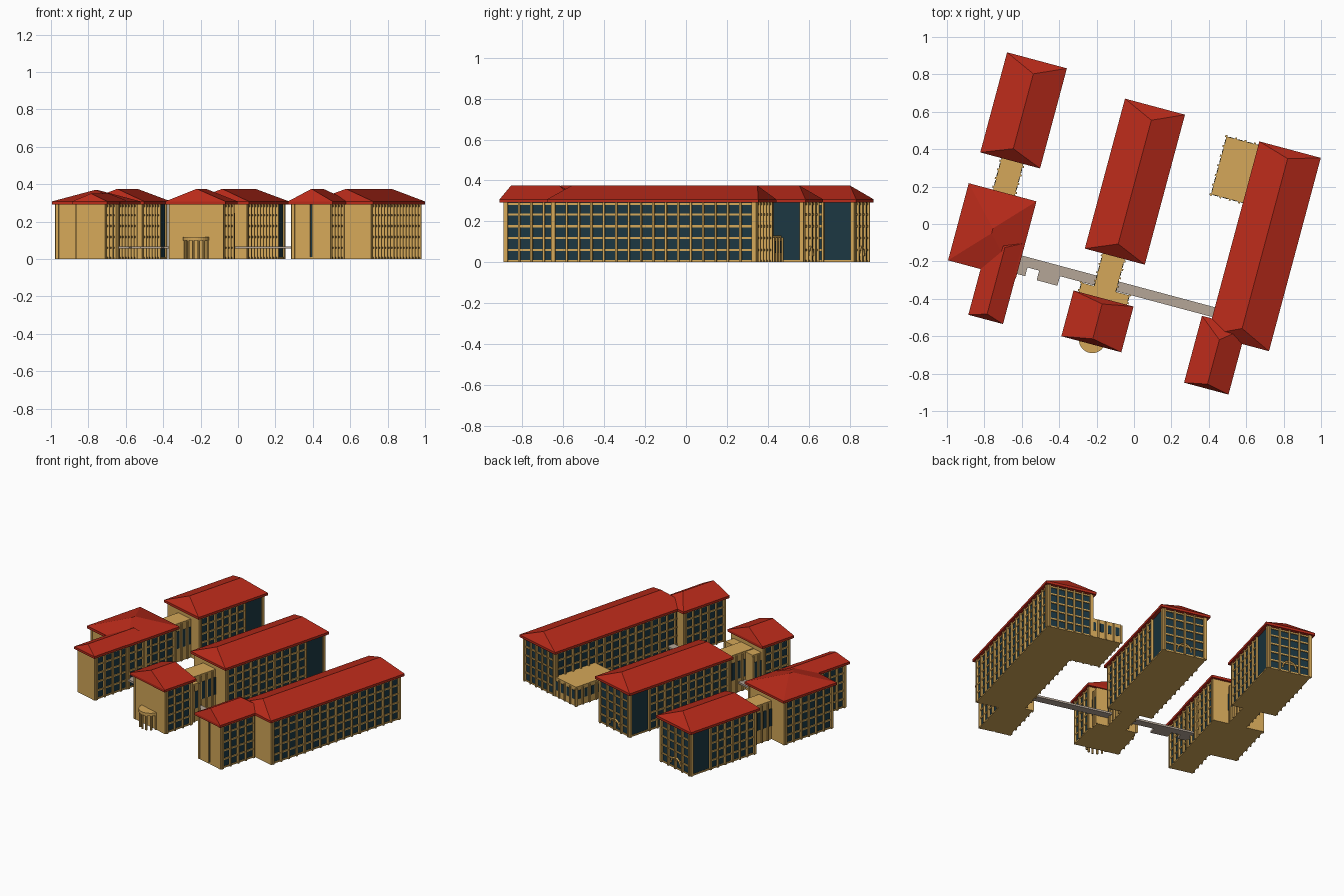
import bpy, bmesh, math
from mathutils import Vector

if "Cube" in bpy.data.objects:
    bpy.data.objects.remove(bpy.data.objects["Cube"])

TURN = -math.radians(15)      # the whole campus is turned about z


def material(name, rgb):
    m = bpy.data.materials.new(name)
    m.diffuse_color = (*rgb, 1)
    m.use_nodes = True
    m.node_tree.nodes["Principled BSDF"].inputs["Base Color"].default_value = m.diffuse_color
    return m


TAN = material("tan_plaster", (0.66, 0.39, 0.10))
RED = material("red_roof", (0.48, 0.023, 0.01))
NAVY = material("dark_glass", (0.011, 0.038, 0.054))
GREY = material("paving", (0.46, 0.38, 0.31))


def box(bm, x0, x1, y0, y1, z0, z1):
    vs = [bm.verts.new((x, y, z)) for z in (z0, z1)
          for x, y in ((x0, y0), (x1, y0), (x1, y1), (x0, y1))]
    for f in ((3, 2, 1, 0), (4, 5, 6, 7), (0, 1, 5, 4), (1, 2, 6, 5), (2, 3, 7, 6), (3, 0, 4, 7)):
        bm.faces.new([vs[i] for i in f])


def finish(bm, name, mat):
    me = bpy.data.meshes.new(name)
    bmesh.ops.recalc_face_normals(bm, faces=bm.faces[:])
    bm.to_mesh(me)
    bm.free()
    me.materials.append(mat)
    ob = bpy.data.objects.new(name, me)
    ob.rotation_euler.z = TURN
    bpy.context.collection.objects.link(ob)
    return ob


def boxes(name, mat, *dims):
    bm = bmesh.new()
    for d in dims:
        box(bm, *d)
    return finish(bm, name, mat)


def wall_box(bm, side, r, s0, s1, z0, z1, out, depth=0.004):
    """Box on one wall of rectangle r; s runs along that wall."""
    x0, x1, y0, y1 = r
    if side == "E":
        box(bm, x1 - depth, x1 + out, s0, s1, z0, z1)
    elif side == "W":
        box(bm, x0 - out, x0 + depth, s0, s1, z0, z1)
    elif side == "N":
        box(bm, s0, s1, y1 - depth, y1 + out, z0, z1)
    else:
        box(bm, s0, s1, y0 - out, y0 + depth, z0, z1)


def grid(bm, side, r, s0, s1, pitch=0.061):
    """Vertical piers and floor bands of a glazed wall."""
    n = max(1, round((s1 - s0) / pitch))
    for i in range(n + 1):
        s = s0 + (s1 - s0) * i / n
        wall_box(bm, side, r, s - 0.005, s + 0.005, 0, 0.295, 0.014)
    for z in (0.06, 0.118, 0.176, 0.234, 0.284):
        wall_box(bm, side, r, s0, s1, z - 0.005, z + 0.005, 0.006)


def hip_roof(name, r, front, back, top, eave=0.292):
    """Fascia band plus a hipped top; ridge runs front to back."""
    x0, x1, y0, y1 = r
    bm = bmesh.new()
    rings = [[bm.verts.new((x, y, z)) for x, y in ((x0, y0), (x1, y0), (x1, y1), (x0, y1))]
             for z in (eave, eave + 0.016)]
    xm = (x0 + x1) / 2
    a = bm.verts.new((xm, y0 + front, top))
    b = bm.verts.new((xm, y1 - back, top))
    lo, hi = rings
    bm.faces.new(lo[::-1])
    for i in range(4):
        j = (i + 1) % 4
        bm.faces.new((lo[i], lo[j], hi[j], hi[i]))
    bm.faces.new((hi[0], hi[1], a))
    bm.faces.new((hi[1], hi[2], b, a))
    bm.faces.new((hi[2], hi[3], b))
    bm.faces.new((hi[3], hi[0], a, b))
    finish(bm, name + "_roof", RED)


def building(name, roof, front, back, top=0.375, glazed="EWN", plain=0.0,
             clip=None, slit=False):
    hip_roof(name, roof, front, back, top)
    m = 0.024
    r = (roof[0] + m, roof[1] - m, roof[2] + m, roof[3] - m)
    boxes(name + "_glass_body", NAVY, (*r, 0.008, 0.298))
    boxes(name + "_base", TAN, (r[0] - .004, r[1] + .004, r[2] - .004, r[3] + .004, 0, 0.01))
    bm = bmesh.new()
    for side in "EWNS":
        s0, s1 = (r[2], r[3]) if side in "EW" else (r[0], r[1])
        if side in glazed:
            end = s1 - plain if side in "EW" else s1
            if clip and side in "EW":
                end = clip[side]
            grid(bm, side, r, s0 + 0.008, end - 0.008)
        elif slit and side == "S":
            mid = (s0 + s1) / 2
            wall_box(bm, side, r, s0, mid - 0.006, 0, 0.296, 0.008)
            wall_box(bm, side, r, mid + 0.006, s1, 0, 0.296, 0.008)
        else:
            wall_box(bm, side, r, s0, s1, 0, 0.296, 0.008)
    # corner piers
    for x in (r[0], r[1]):
        for y in (r[2], r[3]):
            box(bm, x - 0.009, x + 0.009, y - 0.009, y + 0.009, 0, 0.296)
    finish(bm, name + "_frame", TAN)
    return r


def arch(name, x, y, rad=0.045):
    """Raised arch around an end-wall door."""
    cu = bpy.data.curves.new(name, "CURVE")
    cu.dimensions = "3D"
    cu.bevel_depth = 0.006
    cu.bevel_resolution = 1
    sp = cu.splines.new("POLY")
    sp.points.add(12)
    for i, p in enumerate(sp.points):
        t = math.pi * i / 12
        p.co = (x + rad * math.cos(t), y, 0.03 + rad * math.sin(t), 1)
    cu.materials.append(TAN)
    ob = bpy.data.objects.new(name, cu)
    ob.rotation_euler.z = TURN
    bpy.context.collection.objects.link(ob)


# main blocks: roof rectangle x0, x1, y0, y1 in the turned frame
left = building("rear_left_block", (-0.893, -0.562, 0.157, 0.711), .065, .075, plain=0.14)
mid = building("centre_block", (-0.22, 0.112, -0.195, 0.635), .07, .075, plain=0.14)
building("right_block", (0.533, 0.873, -0.47, 0.60), .08, .05)
building("right_front_wing", (0.478, 0.724, -0.75, -0.38), .025, .10,
         glazed="EW", clip={"E": -0.46, "W": -0.404}, slit=True)
building("left_square_block", (-0.91, -0.535, -0.445, -0.018), .20, .20, top=0.37, glazed="EW")
building("left_front_wing", (-0.73, -0.538, -0.698, -0.25), .03, .05, top=0.35,
         glazed="EW", clip={"E": -0.40, "W": -0.43})
building("entrance_block", (-0.22, 0.112, -0.68, -0.427), .03, .03, glazed="EW")
for n, r in (("left", left), ("centre", mid)):
    arch(n + "_door_arch", (r[0] + r[1]) / 2, r[3] + 0.006)


# tan links and annex, ribbed with narrow windows
def ribbed(name, r, h, sides):
    boxes(name, TAN, (*r, 0, h))
    ribs, glass = bmesh.new(), bmesh.new()
    for side in sides:
        s0, s1 = (r[2], r[3]) if side in "EW" else (r[0], r[1])
        n = max(2, round((s1 - s0) / 0.05))
        for i in range(n + 1):
            s = s0 + (s1 - s0) * i / n
            wall_box(ribs, side, r, s - 0.005, s + 0.005, 0, h - 0.008, 0.008)
            if i < n:
                c = s + (s1 - s0) / n / 2
                wall_box(glass, side, r, c - 0.012, c + 0.012, h * 0.35, h * 0.8, 0.002)
    finish(ribs, name + "_ribs", TAN)
    finish(glass, name + "_windows", NAVY)


ribbed("left_link", (-0.775, -0.655, -0.05, 0.19), 0.26, "EW")
ribbed("centre_link", (-0.12, 0.0, -0.44, -0.16), 0.26, "EW")
ribbed("entrance_rear_hall", (-0.19, 0.075, -0.46, -0.375), 0.255, "EW")
ribbed("low_annex", (0.357, 0.565, 0.26, 0.58), 0.13, "WNS")

# raised walkway and its landings
boxes("walkway", GREY, (-0.56, 0.56, -0.372, -0.318, 0.055, 0.068))
boxes("walkway_landings", GREY, (-0.425, -0.31, -0.425, -0.365, 0.055, 0.068),
      (-0.56, -0.49, -0.42, -0.365, 0.055, 0.068))

# half-round entrance porch
cx, cy, rad = -0.055, -0.655, 0.072
bm = bmesh.new()
bmesh.ops.create_cone(bm, cap_ends=True, segments=32, radius1=rad, radius2=rad, depth=0.02)
bmesh.ops.translate(bm, verts=bm.verts[:], vec=Vector((cx, cy, 0.108)))
finish(bm, "porch_canopy", TAN)
bm = bmesh.new()
for i in range(7):
    t = math.pi * (1 + (i + 0.3) / 6.6)
    res = bmesh.ops.create_cone(bm, cap_ends=True, segments=10, radius1=0.007, radius2=0.007, depth=0.1)
    bmesh.ops.translate(bm, verts=res["verts"],
                        vec=Vector((cx + 0.063 * math.cos(t), cy + 0.063 * math.sin(t), 0.05)))
finish(bm, "porch_columns", TAN)
